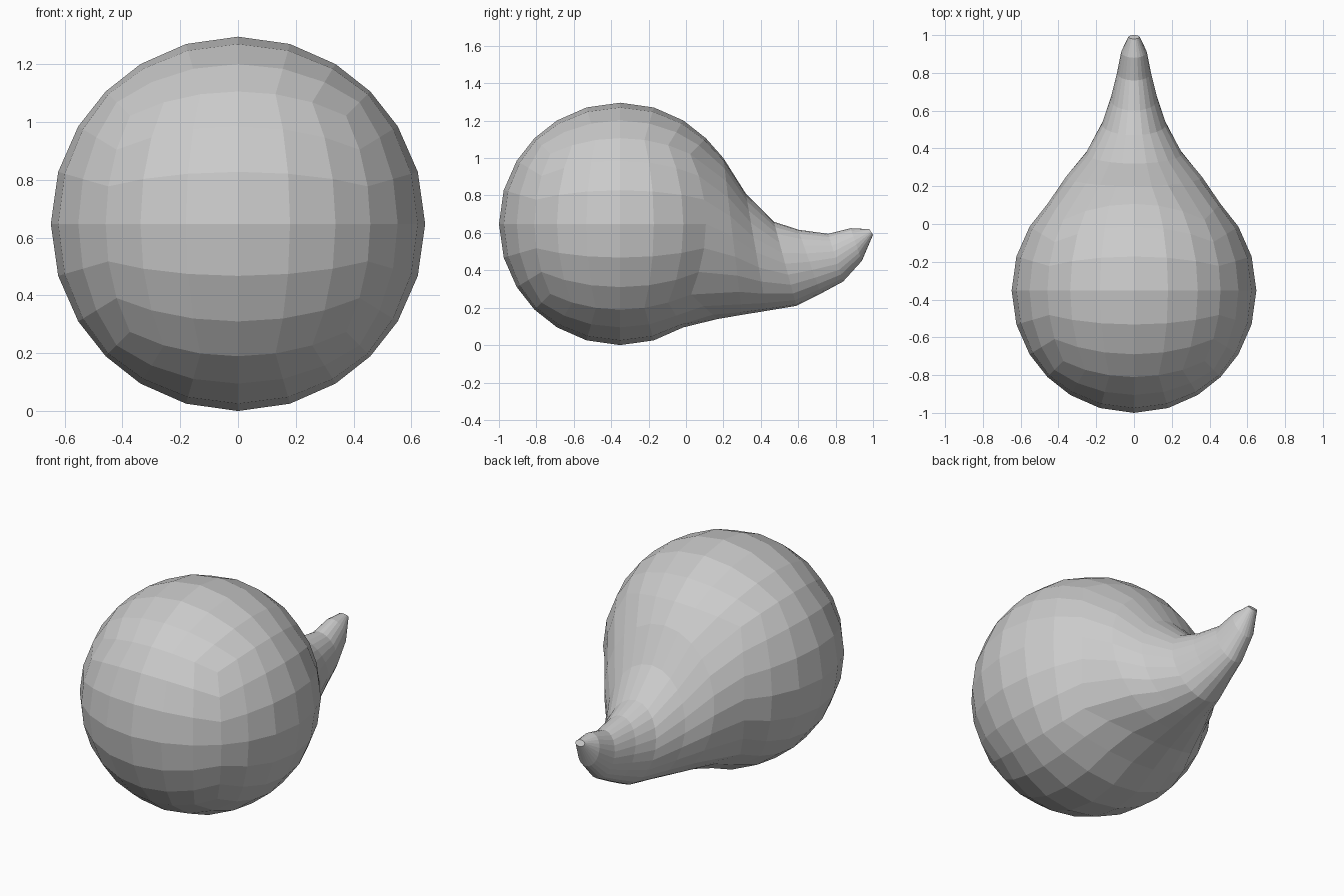
import bpy, bmesh
from math import sin, cos, tan, pi, atan2
from mathutils import Vector

if "Cube" in bpy.data.objects:
    bpy.data.objects.remove(bpy.data.objects["Cube"])

R = 0.648
CENTRE = Vector((0, -0.352, R))
SIDES = 24

# tail sections: top y, top z, bottom y, bottom z, half width
SECTIONS = [
    (0.20, 1.00, 0.30, 0.162, 0.360),
    (0.32, 0.81, 0.43, 0.183, 0.255),
    (0.47, 0.66, 0.59, 0.210, 0.170),
    (0.60, 0.617, 0.72, 0.275, 0.125),
    (0.76, 0.595, 0.84, 0.340, 0.090),
    (0.88, 0.625, 0.94, 0.450, 0.068),
    (0.98, 0.62, 1.00, 0.590, 0.030),
]


def spread(c):
    """Cube coordinate to near-equal angles on the sphere."""
    return tan((c + 0.085 * c * (1 - c * c)) * pi / 4)


# round body: a gridded cube pushed out to a sphere
bm = bmesh.new()
bmesh.ops.create_cube(bm, size=2)
bmesh.ops.subdivide_edges(bm, edges=bm.edges[:], cuts=5, use_grid_fill=True)
back = [f for f in bm.faces if f.calc_center_median().y > 0.999]
for v in bm.verts:
    v.co = CENTRE + Vector([spread(c) for c in v.co]).normalized() * R

# open the back so the tail grows out of it
bmesh.ops.delete(bm, geom=back, context='FACES')
rim = {v for e in bm.edges if e.is_boundary for v in e.verts}
ring = sorted(rim, key=lambda v: round(
    atan2(v.co.z - R, v.co.x) / (2 * pi / SIDES)) % SIDES)

# pull the lower rim into the underside of the tail
for v in ring:
    low = max(0, (R - v.co.z) / R - 0.55) / 0.157
    v.co += Vector((0, 0.064, -0.05)) * min(low, 1) * (1 - abs(v.co.x) / R)

# tail: slanted oval sections, slimmer toward the underside
for yt, zt, yb, zb, w in SECTIONS:
    new = []
    for k in range(SIDES):
        a = 2 * pi * k / SIDES
        t = (1 + sin(a)) / 2
        new.append(bm.verts.new((w * cos(a), yb + (yt - yb) * t, zb + (zt - zb) * t)))
    for k in range(SIDES):
        n = (k + 1) % SIDES
        bm.faces.new((ring[k], ring[n], new[n], new[k]))
    ring = new
bm.faces.new(ring)

bmesh.ops.recalc_face_normals(bm, faces=bm.faces[:])
mesh = bpy.data.meshes.new("body_with_tail")
bm.to_mesh(mesh)
bm.free()
bpy.context.collection.objects.link(bpy.data.objects.new("body_with_tail", mesh))
